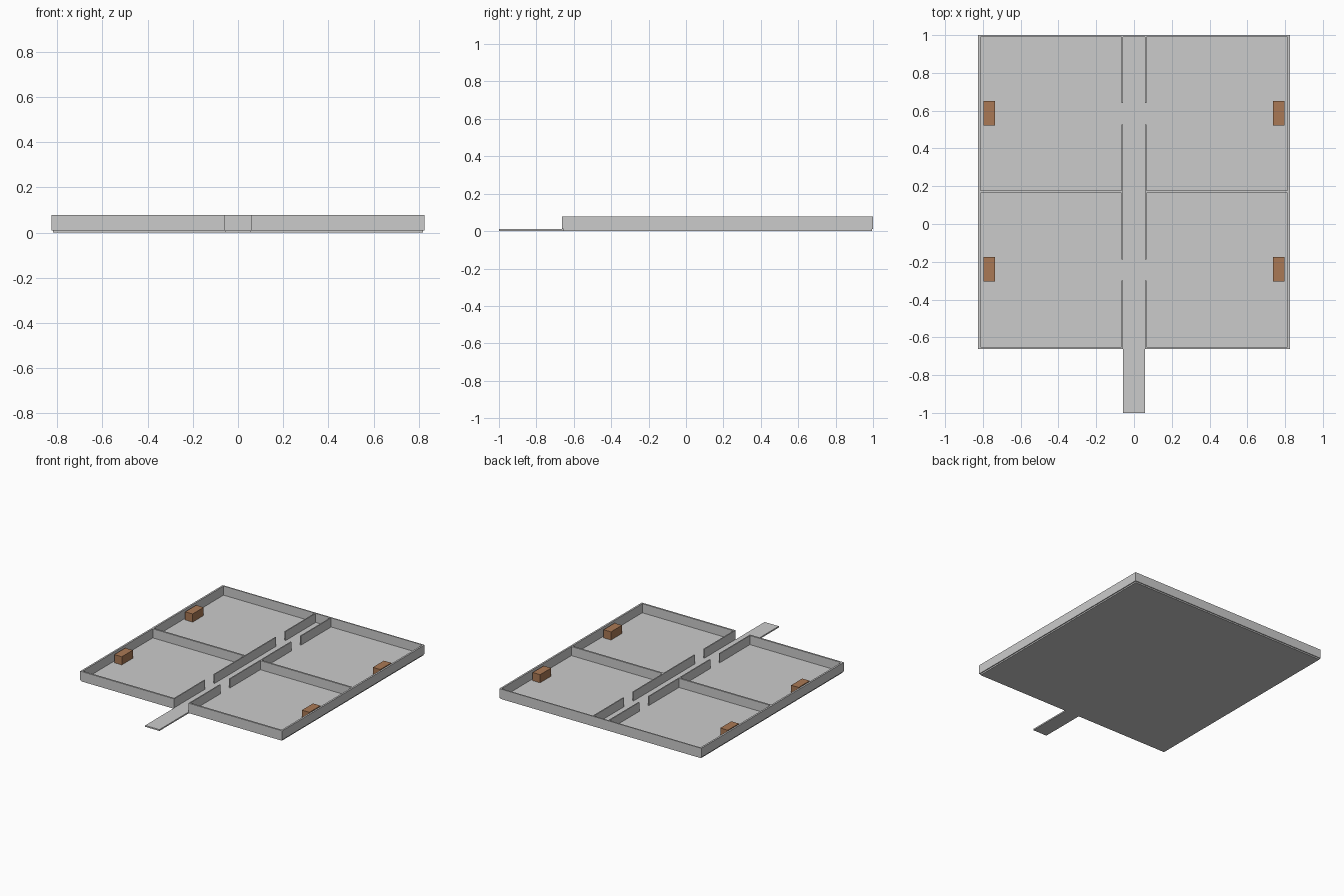
import bpy

if "Cube" in bpy.data.objects:
    bpy.data.objects.remove(bpy.data.objects["Cube"])

WALL_Z = (0.01, 0.077)
WOOD = bpy.data.materials.new("brown")
WOOD.diffuse_color = (0.40, 0.19, 0.09, 1)
WOOD.use_nodes = True
WOOD.node_tree.nodes["Principled BSDF"].inputs["Base Color"].default_value = WOOD.diffuse_color


def box(name, x, y, z, mat=None):
    """Box from (min, max) ranges on each axis."""
    bpy.ops.mesh.primitive_cube_add(
        size=1, location=[(a + b) / 2 for a, b in (x, y, z)])
    ob = bpy.context.object
    ob.name = name
    ob.scale = [b - a for a, b in (x, y, z)]
    bpy.ops.object.transform_apply(location=False, rotation=False, scale=True)
    if mat:
        ob.data.materials.append(mat)
    return ob


# Floor slab and entrance path
box("floor", (-0.818, 0.818), (-0.656, 0.994), (0, 0.01))
box("entrance_path", (-0.058, 0.058), (-1.0, -0.656), (0, 0.01))

# Continuous back wall
box("back_wall", (-0.825, 0.825), (0.991, 1.0), WALL_Z)

# Parts repeated on both sides
for side, s in (("left", -1), ("right", 1)):
    def span(a, b):
        return tuple(sorted((s * a, s * b)))

    box(side + "_outer_wall", span(0.812, 0.825), (-0.663, 1.0), WALL_Z)
    box(side + "_front_wall", span(0.059, 0.812), (-0.663, -0.65), WALL_Z)
    box(side + "_dividing_wall", span(0.067, 0.812), (0.165, 0.178), WALL_Z)

    # Corridor walls with doorway gaps
    for y in ((-0.65, -0.298), (-0.188, 0.528), (0.641, 0.991)):
        box(side + "_corridor_wall", span(0.059, 0.067), y, WALL_Z)

    # One block per room
    for y in ((-0.305, -0.176), (0.522, 0.651)):
        box(side + "_room_block", span(0.736, 0.797), y, (0.01, 0.07), WOOD)
